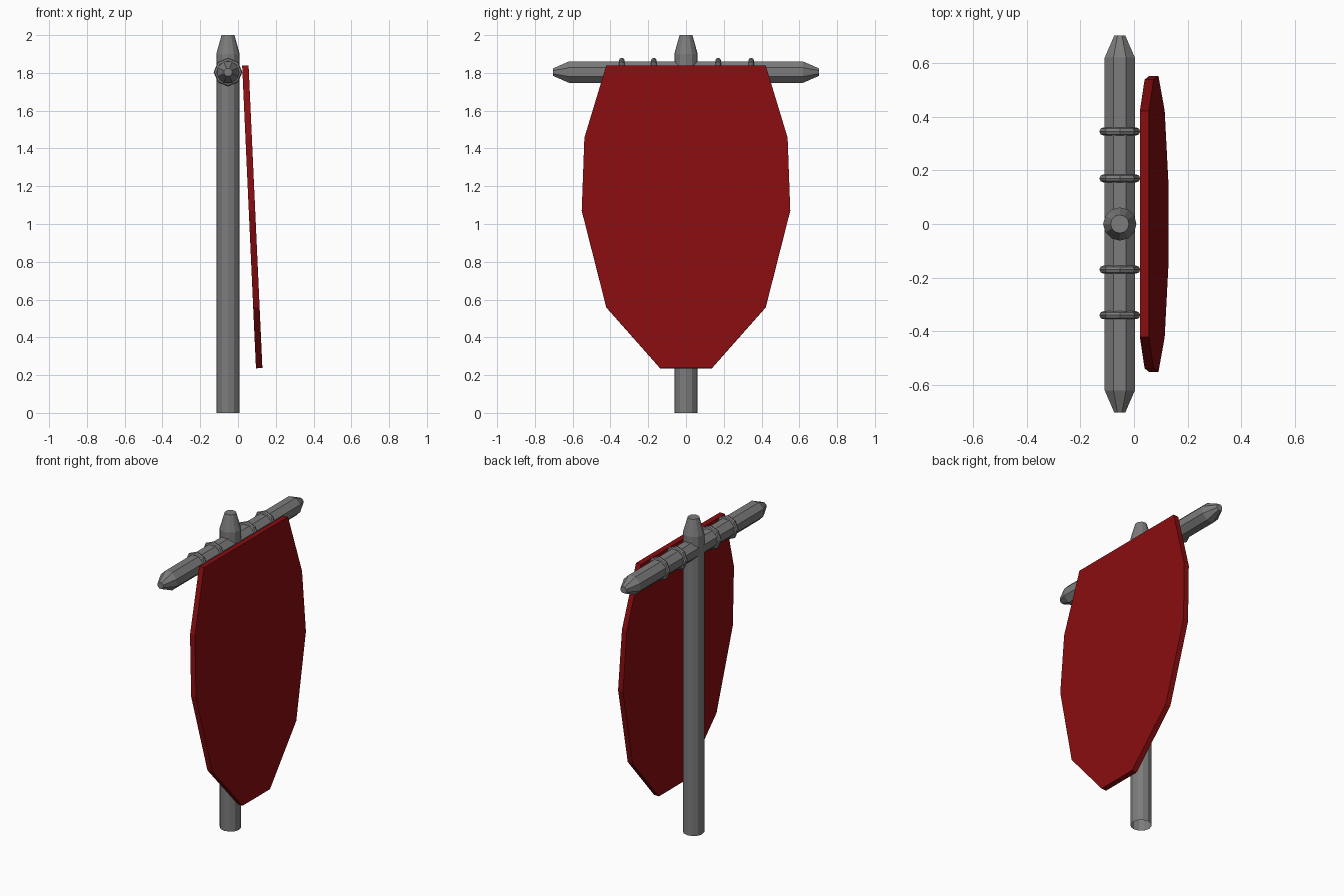
import bpy, bmesh
from math import pi, sin, cos
from mathutils import Matrix, Vector

if "Cube" in bpy.data.objects:
    bpy.data.objects.remove(bpy.data.objects["Cube"])

CX, BAR_Z = -0.053, 1.804

grey = bpy.data.materials.new("dark_grey")
grey.diffuse_color = (0.2, 0.2, 0.2, 1)
grey.use_nodes = True
grey.node_tree.nodes["Principled BSDF"].inputs["Base Color"].default_value = grey.diffuse_color
red = bpy.data.materials.new("banner_red")
red.diffuse_color = (0.25, 0.004, 0.005, 1)
red.use_nodes = True
red.node_tree.nodes["Principled BSDF"].inputs["Base Color"].default_value = red.diffuse_color


def add_object(name, bm, mat, matrix=None):
    bmesh.ops.recalc_face_normals(bm, faces=bm.faces)
    me = bpy.data.meshes.new(name)
    bm.to_mesh(me)
    bm.free()
    me.materials.append(mat)
    ob = bpy.data.objects.new(name, me)
    if matrix is not None:
        ob.matrix_world = matrix
    bpy.context.collection.objects.link(ob)
    return ob


def lathe(name, profile, sides, phase, matrix, cap_start=True):
    """Faceted rod along local z from (radius, z) pairs."""
    bm = bmesh.new()
    rings = [[bm.verts.new((r * cos(phase + 2 * pi * i / sides),
                            r * sin(phase + 2 * pi * i / sides), z))
              for i in range(sides)] for r, z in profile]
    for a, b in zip(rings, rings[1:]):
        for i in range(sides):
            j = (i + 1) % sides
            bm.faces.new((a[i], a[j], b[j], b[i]))
    bm.faces.new(rings[-1])
    if cap_start:
        bm.faces.new(rings[0])
    return add_object(name, bm, grey, matrix)


# Upright pole with a tapered tip and an open foot
lathe("pole", [(0.062, 0), (0.062, 1.9), (0.034, 2.0)], 12, 0,
      Matrix.Translation((CX, 0, 0)), cap_start=False)

# Crossbar with tapered ends, lying along y
along_y = Matrix.Translation((CX, 0, BAR_Z)) @ Matrix.Rotation(-pi / 2, 4, 'X')
lathe("crossbar", [(0.022, -0.703), (0.061, -0.62), (0.061, 0.62), (0.022, 0.703)],
      8, pi / 8, along_y)

# Hanging rings around the crossbar
for n, y in enumerate((-0.34, -0.17, 0.17, 0.345)):
    bpy.ops.mesh.primitive_torus_add(major_segments=8, minor_segments=8,
                                     major_radius=0.061, minor_radius=0.015,
                                     location=(CX, y, BAR_Z), rotation=(pi / 2, 0, 0))
    ring = bpy.context.object
    ring.name = f"ring_{n + 1}"
    ring.data.materials.append(grey)

# Banner: mirrored outline on a leaning plane, given thickness
half = [(0.422, 1.838), (0.538, 1.455), (0.552, 1.07), (0.422, 0.558), (0.137, 0.236)]
outline = half + [(-y, z) for y, z in reversed(half)]
lean = 0.073 / 1.6
bm = bmesh.new()
face = bm.faces.new([bm.verts.new((0.022 + lean * (1.838 - z), y, z)) for y, z in outline])
ext = bmesh.ops.extrude_face_region(bm, geom=[face], use_keep_orig=True)
bmesh.ops.translate(bm, vec=Vector((0.034, 0, 0.0015)),
                    verts=[v for v in ext["geom"] if isinstance(v, bmesh.types.BMVert)])
add_object("banner", bm, red)
